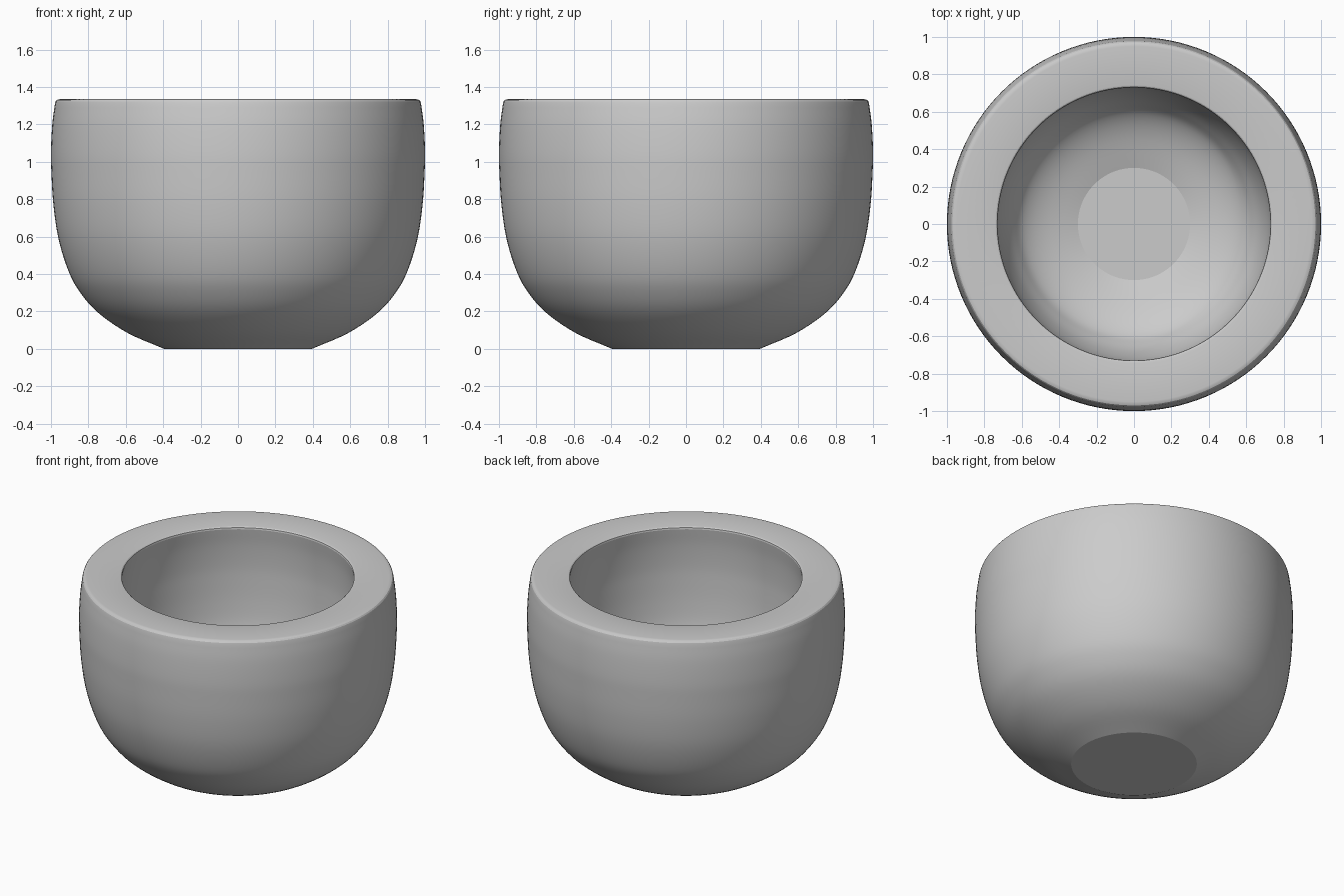
import bpy, bmesh, math
from mathutils import Vector

if "Cube" in bpy.data.objects:
    bpy.data.objects.remove(bpy.data.objects["Cube"])


def smooth_path(pts, steps=5):
    """Catmull-Rom curve through (radius, height) points."""
    v = [Vector(p) for p in pts]
    v = [2 * v[0] - v[1]] + v + [2 * v[-1] - v[-2]]
    out = []
    for a, b, c, d in zip(v, v[1:], v[2:], v[3:]):
        for i in range(steps):
            t = i / steps
            out.append(0.5 * (2 * b + (c - a) * t + (2 * a - 5 * b + 4 * c - d) * t**2
                              + (3 * b - a - 3 * c + d) * t**3))
    return out + [v[-2]]


def lathe(name, profile, sides=128):
    bm = bmesh.new()
    rings = []
    for r, z in profile:
        rings.append([bm.verts.new((r * math.cos(2 * math.pi * i / sides),
                                    r * math.sin(2 * math.pi * i / sides), z))
                      for i in range(sides)])
    for lo, hi in zip(rings, rings[1:]):
        for i in range(sides):
            j = (i + 1) % sides
            bm.faces.new((lo[i], lo[j], hi[j], hi[i]))
    bm.faces.new(rings[0][::-1])   # flat foot
    bm.faces.new(rings[-1])        # flat inner floor
    mesh = bpy.data.meshes.new(name)
    bm.to_mesh(mesh)
    bm.free()
    ob = bpy.data.objects.new(name, mesh)
    bpy.context.collection.objects.link(ob)
    ob.select_set(True)
    bpy.context.view_layer.objects.active = ob
    bpy.ops.object.shade_smooth_by_angle(angle=math.radians(18))
    return ob


# Outer wall, from the foot up to the rim
outer = smooth_path([(0.395, 0), (0.59, 0.085), (0.75, 0.195), (0.85, 0.31), (0.91, 0.425),
                     (0.96, 0.59), (0.987, 0.77), (0.998, 0.95), (1.0, 1.06),
                     (0.993, 1.2), (0.979, 1.31)])
# Flat rim with softened edges
rim = [Vector(p) for p in [(0.976, 1.322), (0.97, 1.33), (0.96, 1.334), (0.95, 1.335),
                           (0.745, 1.335), (0.737, 1.333), (0.731, 1.328)]]
# Inner wall, keeping the thickness down to the floor
inner = smooth_path([(0.729, 1.318), (0.743, 1.2), (0.75, 1.06), (0.748, 0.95), (0.739, 0.8),
                     (0.721, 0.66), (0.685, 0.54), (0.64, 0.45), (0.585, 0.375),
                     (0.48, 0.31), (0.3, 0.245)])
lathe("bowl", outer + rim + inner)
